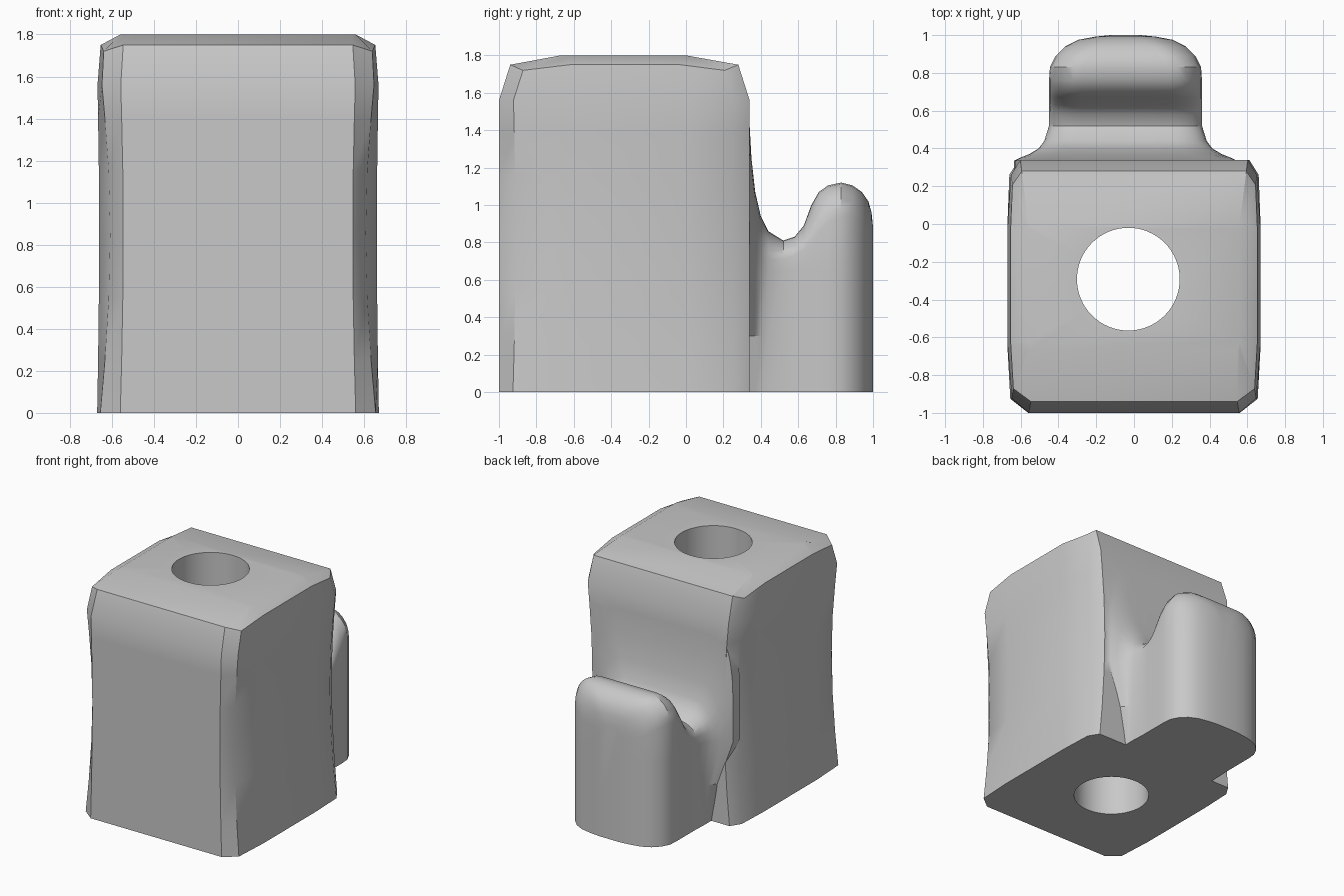
import bpy, bmesh, math

if "Cube" in bpy.data.objects:
    bpy.data.objects.remove(bpy.data.objects["Cube"])

grey = bpy.data.materials.new("warm_grey")
grey.diffuse_color = (0.58, 0.58, 0.58, 1)
grey.use_nodes = True
grey.node_tree.nodes["Principled BSDF"].inputs["Base Color"].default_value = grey.diffuse_color


def make_object(name, bm):
    bmesh.ops.remove_doubles(bm, verts=bm.verts, dist=0.0005)
    bmesh.ops.recalc_face_normals(bm, faces=bm.faces)
    mesh = bpy.data.meshes.new(name)
    bm.to_mesh(mesh)
    bm.free()
    mesh.materials.append(grey)
    ob = bpy.data.objects.new(name, mesh)
    bpy.context.collection.objects.link(ob)
    return ob


def loft(name, rings):
    """Skin closed rings of equal length and cap both ends."""
    bm = bmesh.new()
    rows = [[bm.verts.new(p) for p in ring] for ring in rings]
    n = len(rows[0])
    for a, b in zip(rows, rows[1:]):
        for i in range(n):
            j = (i + 1) % n
            bm.faces.new((a[i], a[j], b[j], b[i]))
    bm.faces.new(rows[0])
    bm.faces.new(rows[-1])
    return make_object(name, bm)


def mirrored(half):
    return half + [(-x, y, z) for x, y, z in reversed(half)]


# Block: chamfered corners that draw in at mid height, slightly domed top
def block_ring(z, pinch):
    p = pinch
    return mirrored([(0.56 - 0.3 * p, -1, z), (0.655 - p, -0.925 + 0.3 * p, z),
                     (0.67 - 0.2 * p, -0.65, z), (0.67 - 0.2 * p, 0, z),
                     (0.66 - p, 0.26 - 0.3 * p, z), (0.61 - p, 0.34, z)])


rings = [block_ring(z, p) for z, p in
         ((0, 0), (0.25, 0.022), (0.55, 0.04), (0.85, 0.047), (1.15, 0.04), (1.4, 0.022), (1.56, 0.008))]
shoulder = []
for i, (x, y, z) in enumerate(block_ring(1.75, 0.0)):
    corner = i % 12 in (1, 4, 7, 10)
    shoulder.append((x * 0.975, -0.33 + (y + 0.33) * 0.91, 1.72 if corner else 1.75))
rings.append(shoulder)
# inner flat of the top, found by clamping the shoulder ring
dome = [(max(-0.56, min(0.56, x)), max(-0.67, min(0.0, y)), 1.8) for x, y, z in shoulder]
rings.append(dome)
block = loft("block", rings)

# Lug: stations of (y, height, half width, flare into the block, edge rounding)
stations = [(0.25, 1.56, 0.41, 0.18, 0.5), (0.335, 1.52, 0.41, 0.18, 0.5), (0.35, 1.25, 0.41, 0.15, 0.4),
            (0.37, 1.07, 0.41, 0.10, 0.32), (0.40, 0.94, 0.41, 0.05, 0.22), (0.44, 0.86, 0.41, 0.02, 0.15),
            (0.52, 0.81, 0.405, 0, 0.1), (0.58, 0.83, 0.405, 0, 0.1), (0.63, 0.89, 0.405, 0, 0.13),
            (0.67, 1.0, 0.405, 0, 0.2), (0.71, 1.07, 0.405, 0, 0.22), (0.76, 1.105, 0.405, 0, 0.2),
            (0.83, 1.12, 0.40, 0, 0.18), (0.89, 1.105, 0.37, 0, 0.18), (0.94, 1.07, 0.32, 0, 0.18),
            (0.975, 1.02, 0.25, 0, 0.18), (0.992, 0.96, 0.16, 0, 0.14), (1.0, 0.88, 0.08, 0, 0.07)]


def lug_ring(y, h, w, flare, r):
    rx = min(0.17, w * 0.6)
    half = [(w, y, 0), (w + flare * 0.3, y, 0.3), (w + flare, y, min(h - r, 0.65))]
    for k in range(7):
        a = math.radians(15 * k)
        half.append((w + flare - rx + rx * math.cos(a), y, h - r + r * math.sin(a)))
    half.append(((w + flare - rx) * 0.5, y, h))
    return [(x - 0.045, yy, z) for x, yy, z in mirrored(half)]


lug = loft("lug", [lug_ring(*s) for s in stations])

# Bore cutter
bm = bmesh.new()
bmesh.ops.create_cone(bm, cap_ends=True, segments=64, radius1=0.272, radius2=0.272, depth=4)
bmesh.ops.translate(bm, verts=bm.verts, vec=(-0.03, -0.292, 1))
bore = make_object("bore_cutter", bm)
bore.hide_render = True

# Join the lug, cut the bore
bpy.context.view_layer.objects.active = block
for ob, op in ((lug, 'UNION'), (bore, 'DIFFERENCE')):
    mod = block.modifiers.new(op, 'BOOLEAN')
    mod.object, mod.operation, mod.solver = ob, op, 'EXACT'
    bpy.ops.object.modifier_apply(modifier=mod.name)
    bpy.data.objects.remove(ob)

block.name = "bored_block_with_lug"
bpy.ops.object.select_all(action='DESELECT')
block.select_set(True)
bpy.ops.object.shade_smooth_by_angle(angle=math.radians(32))
